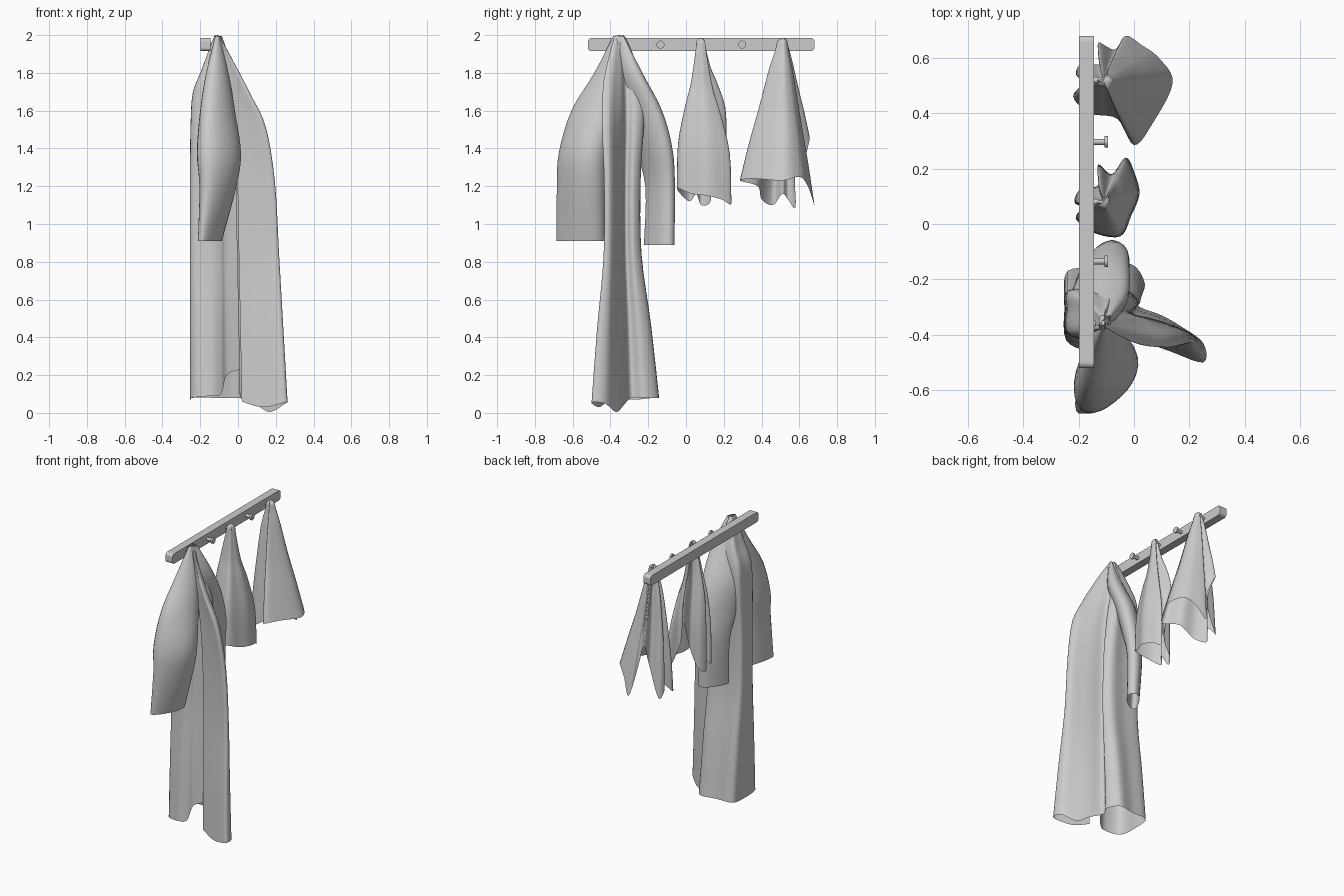
import bpy, bmesh, math
from mathutils import Vector


def spline(pts, n, closed):
    # Catmull-Rom resampling of a point list
    pts = [Vector(p) for p in pts]
    m = len(pts)
    out = []
    for i in range(m if closed else m - 1):
        if closed:
            a, b, c, d = (pts[(i + k) % m] for k in (-1, 0, 1, 2))
        else:
            a, b, c, d = (pts[min(max(i + k, 0), m - 1)] for k in (-1, 0, 1, 2))
        for j in range(n):
            t = j / n
            out.append(0.5 * (2 * b + (c - a) * t + (2 * a - 5 * b + 4 * c - d) * t * t
                              + (3 * b - a - 3 * c + d) * t ** 3))
    if not closed:
        out.append(pts[-1])
    return out


def skin(name, rows, closed):
    # Quad skin through equal-length rows
    bm = bmesh.new()
    grid = [[bm.verts.new(p) for p in r] for r in rows]
    n = len(rows[0])
    for r0, r1 in zip(grid, grid[1:]):
        for i in range(n if closed else n - 1):
            k = (i + 1) % n
            bm.faces.new((r0[i], r1[i], r1[k], r0[k]))
    bmesh.ops.remove_doubles(bm, verts=bm.verts, dist=0.0005)
    bmesh.ops.recalc_face_normals(bm, faces=bm.faces)
    me = bpy.data.meshes.new(name)
    bm.to_mesh(me)
    bm.free()
    me.shade_smooth()
    ob = bpy.data.objects.new(name, me)
    bpy.context.collection.objects.link(ob)
    return ob


def drape(name, apex, hem, profile, closed=True):
    # Cloth falling from a hook; profile = (drop, front spread, wall spread, side spread)
    ax, ay, az = apex
    edge = spline(hem, 5, closed)
    rows = []
    for t, front, wall, side in spline(profile, 4, False):
        rows.append([Vector((ax + (p.x - ax) * (front if p.x > ax else wall),
                             ay + (p.y - ay) * side,
                             az + (p.z - az) * t)) for p in edge])
    return skin(name, rows, closed)


def sleeve(name, sections, shear):
    # Tube through elliptical sections (x, y, z, rx, ry), lightly rippled
    mids = spline([s[:3] for s in sections], 4, False)
    radii = spline([(s[3], s[4], 0) for s in sections], 4, False)
    rows = []
    for k, (c, r) in enumerate(zip(mids, radii)):
        row = []
        for i in range(28):
            a = 2 * math.pi * i / 28
            w = 1 + 0.07 * math.sin(3 * a + 1) * k / len(mids)
            dy = r.y * math.sin(a) * w
            row.append(Vector((c.x + r.x * math.cos(a) * w + shear * dy, c.y + dy, c.z)))
        rows.append(row)
    return skin(name, rows, True)


# Wall rail
bpy.ops.mesh.primitive_cube_add(size=1, location=(-0.172, 0.08, 1.95))
rail = bpy.context.object
rail.name = "rail"
rail.scale = (0.055, 1.2, 0.07)
bpy.ops.object.transform_apply(location=False, rotation=False, scale=True)
bm = bmesh.new()
bm.from_mesh(rail.data)
ends = [e for e in bm.edges if abs(e.verts[0].co.x - e.verts[1].co.x) > 0.01]
bmesh.ops.bevel(bm, geom=ends, offset=0.02, segments=4, profile=0.5, affect='EDGES')
bm.to_mesh(rail.data)
bm.free()

# Pegs: neck and round head
for i, y in enumerate((-0.36, -0.135, 0.08, 0.297, 0.52)):
    for part, r, x, d in (("neck", 0.011, -0.128, 0.05), ("head", 0.021, -0.1, 0.012)):
        bpy.ops.mesh.primitive_cylinder_add(vertices=20, radius=r, depth=d, location=(x, y, 1.95),
                                            rotation=(0, math.pi / 2, 0))
        bpy.context.object.name = f"peg_{part}_{i + 1}"
        bpy.ops.object.shade_smooth_by_angle()

# Wide towel
drape("wide_towel", (-0.11, 0.515, 1.985),
      [(0.14, 0.51, 1.23), (0.09, 0.6, 1.25), (0.03, 0.645, 1.2), (-0.03, 0.68, 1.1),
       (-0.07, 0.63, 1.3), (-0.13, 0.655, 1.46), (-0.12, 0.58, 1.3), (-0.19, 0.58, 1.09),
       (-0.21, 0.54, 1.13), (-0.18, 0.51, 1.16), (-0.22, 0.46, 1.1), (-0.16, 0.4, 1.13),
       (-0.06, 0.38, 1.2), (0.0, 0.285, 1.23), (0.065, 0.36, 1.24)],
      [(0, 0, 0, 0), (0.02, 0.12, 0.2, 0.13), (0.08, 0.17, 0.3, 0.18), (0.22, 0.3, 0.55, 0.33),
       (0.5, 0.53, 0.8, 0.57), (0.75, 0.77, 0.95, 0.8), (1, 1, 1, 1)])

# Narrow towel
drape("narrow_towel", (-0.11, 0.075, 1.985),
      [(0.02, 0.11, 1.15), (0.0, 0.19, 1.13), (-0.03, 0.24, 1.11), (-0.08, 0.18, 1.28),
       (-0.13, 0.215, 1.46), (-0.13, 0.14, 1.25), (-0.19, 0.13, 1.12), (-0.215, 0.08, 1.1),
       (-0.18, 0.055, 1.16), (-0.21, 0.02, 1.12), (-0.15, -0.03, 1.16), (-0.05, -0.045, 1.19),
       (-0.01, 0.03, 1.16)],
      [(0, 0, 0, 0), (0.02, 0.16, 0.2, 0.15), (0.1, 0.22, 0.35, 0.21), (0.3, 0.4, 0.7, 0.4),
       (0.45, 0.65, 0.9, 0.64), (0.7, 0.92, 1, 0.95), (1, 1, 1, 1)])

# Robe body, open down the side that faces -y
drape("robe_body", (-0.11, -0.355, 2.0),
      [(0.01, -0.385, 0.23), (-0.06, -0.41, 0.2), (-0.09, -0.44, 0.1), (-0.15, -0.46, 0.09),
       (-0.245, -0.42, 0.08), (-0.25, -0.28, 0.07), (-0.24, -0.17, 0.08), (-0.12, -0.16, 0.08),
       (-0.01, -0.145, 0.08), (0.04, -0.22, 0.08), (0.01, -0.29, 0.08), (0.1, -0.33, 0.04),
       (0.17, -0.37, 0.005), (0.25, -0.43, 0.05), (0.25, -0.5, 0.055), (0.13, -0.46, 0.03),
       (0.02, -0.42, 0.06)],
      [(0, 0.02, 0.1, 0.12), (0.025, 0.1, 0.22, 0.25), (0.1, 0.31, 0.6, 0.5), (0.16, 0.47, 0.9, 0.6),
       (0.25, 0.69, 0.98, 0.62), (0.4, 0.82, 1, 0.54), (0.6, 0.88, 1, 0.56), (0.8, 0.94, 1, 0.8),
       (1, 1, 1, 1)], closed=False)

# Robe sleeves, flowing out of the shoulders
sleeve("robe_sleeve_front",
       [(-0.105, -0.36, 1.995, 0.012, 0.025), (-0.11, -0.41, 1.8, 0.055, 0.075),
        (-0.11, -0.485, 1.6, 0.085, 0.12), (-0.105, -0.54, 1.38, 0.11, 0.13),
        (-0.11, -0.55, 1.2, 0.09, 0.13), (-0.15, -0.555, 0.91, 0.05, 0.125)], 0.3)
sleeve("robe_sleeve_back",
       [(-0.105, -0.355, 1.995, 0.012, 0.025), (-0.11, -0.31, 1.8, 0.07, 0.08),
        (-0.125, -0.23, 1.6, 0.085, 0.105), (-0.12, -0.17, 1.4, 0.075, 0.1),
        (-0.12, -0.135, 1.2, 0.06, 0.078), (-0.11, -0.14, 0.89, 0.05, 0.08)], 0.65)
